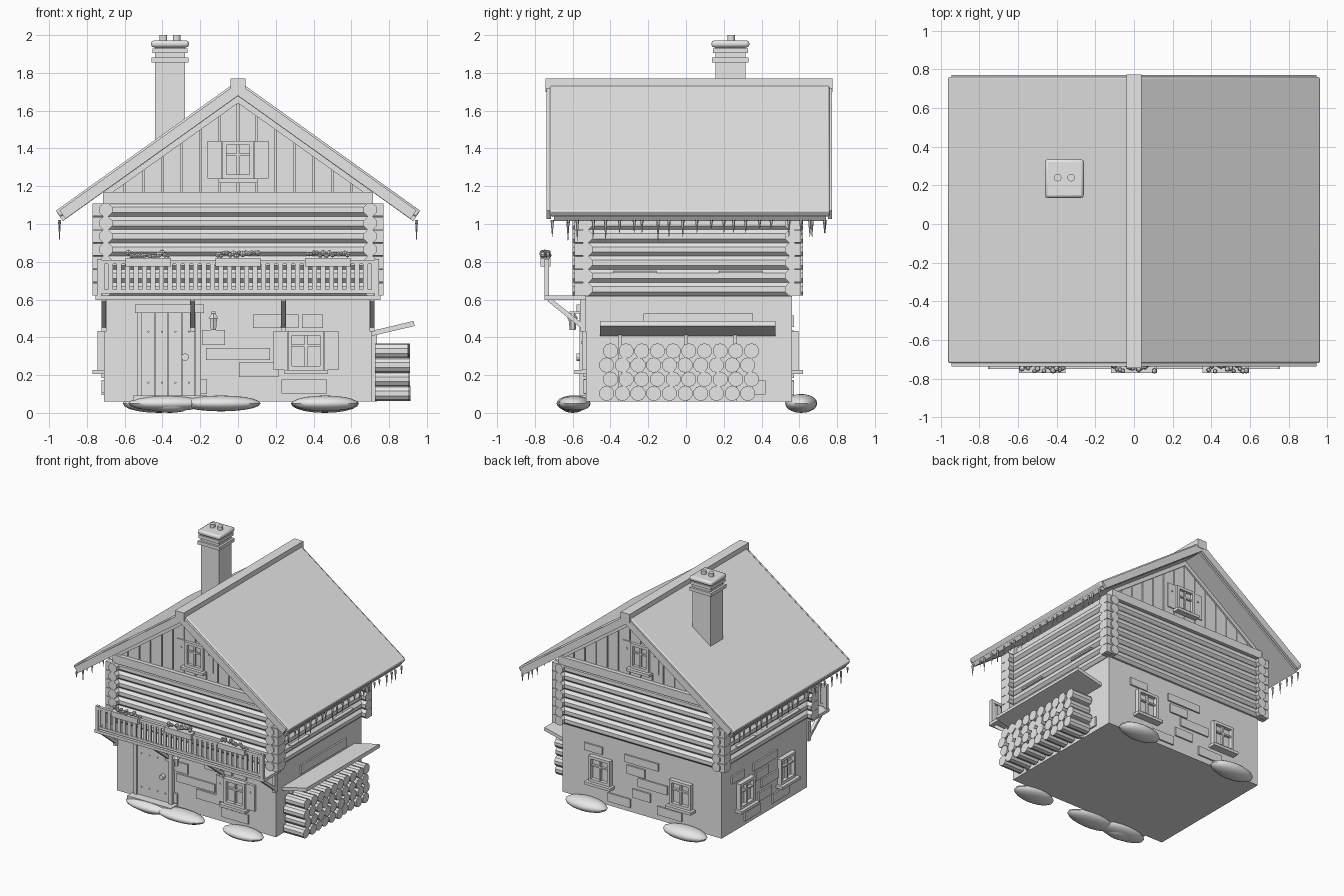
import bpy, bmesh, math, random
from mathutils import Matrix, Vector

if "Cube" in bpy.data.objects:
    bpy.data.objects.remove(bpy.data.objects["Cube"])

random.seed(4)
grey = bpy.data.materials.new("plain_grey")
grey.diffuse_color = (0.8, 0.8, 0.8, 1)
grey.use_nodes = True
grey.node_tree.nodes["Principled BSDF"].inputs["Base Color"].default_value = grey.diffuse_color
FRONT, BACK, SIDE = -0.53, 0.56, 0.71
MID = (FRONT + BACK) / 2


class Part:
    """Collects primitives into one named object."""

    def __init__(self, matrix=None):
        self.bm = bmesh.new()
        self.m = matrix or Matrix()

    def box(self, x0, x1, y0, y1, z0, z1, rot=None):
        c = Vector(((x0 + x1) / 2, (y0 + y1) / 2, (z0 + z1) / 2))
        m = Matrix.Translation(c) @ (rot or Matrix()) @ Matrix.Diagonal((x1 - x0, y1 - y0, z1 - z0, 1))
        bmesh.ops.create_cube(self.bm, size=1, matrix=self.m @ m)

    def rod(self, a, b, r0, r1=None, sides=8, turn=0.0):
        a, b = Vector(a), Vector(b)
        q = (b - a).to_track_quat('Z', 'Y').to_matrix().to_4x4()
        m = Matrix.Translation((a + b) / 2) @ q @ Matrix.Rotation(turn, 4, 'Z')
        bmesh.ops.create_cone(self.bm, cap_ends=True, segments=sides, radius1=r0,
                              radius2=r0 if r1 is None else r1, depth=(b - a).length, matrix=self.m @ m)

    def ball(self, c, r, u=10, v=6):
        m = Matrix.Translation(c) @ Matrix.Diagonal((*r, 1))
        bmesh.ops.create_uvsphere(self.bm, u_segments=u, v_segments=v, radius=1, matrix=self.m @ m)

    def prism(self, pts, y0, y1):
        """Extrude an x-z outline along y."""
        a = [self.bm.verts.new(self.m @ Vector((x, y0, z))) for x, z in pts]
        b = [self.bm.verts.new(self.m @ Vector((x, y1, z))) for x, z in pts]
        faces = [self.bm.faces.new(a), self.bm.faces.new(b[::-1])]
        for i in range(len(a)):
            j = (i + 1) % len(a)
            faces.append(self.bm.faces.new((a[i], b[i], b[j], a[j])))
        bmesh.ops.recalc_face_normals(self.bm, faces=faces)

    def done(self, name, smooth=False, bevel=0):
        me = bpy.data.meshes.new(name)
        self.bm.to_mesh(me)
        self.bm.free()
        me.materials.append(grey)
        ob = bpy.data.objects.new(name, me)
        bpy.context.collection.objects.link(ob)
        if bevel:
            mod = ob.modifiers.new("edge", 'BEVEL')
            mod.width, mod.segments = bevel, 2
        if smooth:
            bpy.ops.object.select_all(action='DESELECT')
            ob.select_set(True)
            bpy.context.view_layer.objects.active = ob
            bpy.ops.object.shade_smooth_by_angle(angle=math.radians(40))
        return ob


def wall_frame(side):
    """Local frame whose -y points out of the wall."""
    ang, at = {"front": (0, (0, FRONT, 0)), "back": (math.pi, (0, BACK, 0)),
               "left": (-math.pi / 2, (-SIDE, MID, 0)), "right": (math.pi / 2, (SIDE, MID, 0))}[side]
    return Matrix.Translation(at) @ Matrix.Rotation(ang, 4, 'Z')


# Stone ground floor, timber core and gable core
p = Part(); p.box(-SIDE, SIDE, FRONT, BACK, 0.06, 0.62); p.done("stone_base")
p = Part()
p.prism([(-0.69, 0.62), (0.69, 0.62), (0.69, 1.17), (0, 1.67), (-0.69, 1.17)], FRONT + 0.01, BACK - 0.01)
p.done("upper_core")

# Raised stones on the walls
STONES = [(-0.13, .40, .12, .08), (.20, .485, .24, .07), (.395, .485, .11, .07), (0, .312, .34, .065),
          (.11, .228, .21, .075), (.35, .14, .24, .075), (-.19, .14, .05, .08)]
EXTRA = [(-.05, .40, .16, .07), (0, .485, .3, .06), (-.2, .13, .2, .07), (0, .22, .16, .07), (.25, .14, .22, .07),
         (-.43, .485, .16, .06), (.1, .32, .26, .07)]
for side, rows in {"front": STONES, "back": EXTRA, "left": [(u * .8, z, w, h) for u, z, w, h in EXTRA],
                   "right": [(.05, .49, .58, .07), (.36, .135, .09, .075), (-.2, .3, .3, .07)]}.items():
    p = Part(wall_frame(side))
    for u, z, w, h in rows:
        p.box(u - w / 2, u + w / 2, -0.012, 0.01, z - h / 2, z + h / 2)
    p.done(side + "_stones")

# Stacked log walls with crossing ends
for name, sgn in (("front", -1), ("back", 1), ("left", -1), ("right", 1)):
    p = Part()
    for i in range(7):
        z = 0.655 + i * 0.07
        if name in ("front", "back"):
            y = FRONT if sgn < 0 else BACK
            p.rod((-0.77, y, z), (0.77, y, z), 0.0375, turn=math.pi / 8)
        else:
            p.rod((sgn * 0.70, FRONT - 0.07, z), (sgn * 0.70, BACK + 0.06, z), 0.0375, turn=math.pi / 8)
    p.done(name + "_logs")
p = Part()
for sx in (-1, 1):
    for y0, y1 in ((FRONT - 0.07, FRONT), (BACK, BACK + 0.06)):
        for i in range(7):
            z = 0.622 + i * 0.07
            p.box(*sorted((sx * 0.70, sx * 0.77)), y0 + .01, y1 - .01, z, z + 0.066)
p.done("corner_blocks")
p = Part()
for sx in (-1, 1):
    for y in (-.27, .29):
        p.box(*sorted((sx * .7, sx * .75)), y - .115, y + .115, .74, .752)
p.done("side_ledges")


def window(u, z, side, w=0.19, h=0.205, shutters=False, name="window"):
    p = Part(wall_frame(side))
    a, b, lo, hi, t = u - w / 2, u + w / 2, z - h / 2, z + h / 2, 0.022
    for x0, x1, z0, z1 in ((a, a + t, lo, hi), (b - t, b, lo, hi), (a, b, lo, lo + t), (a, b, hi - t, hi)):
        p.box(x0, x1, -0.035, 0.01, z0, z1)
    p.box(a, b, -0.006, 0.01, lo, hi)
    p.box(u - .007, u + .007, -.025, 0, lo, hi)
    p.box(a, b, -.025, 0, z + .02, z + .032)
    p.box(a - .02, b + .02, -0.06, 0.01, lo - .022, lo)
    if shutters:
        for s in (-1, 1):
            c = u + s * (w / 2 + .04)
            p.box(c - .038, c + .038, -.02, .01, lo, hi)
            p.rod((c, -.025, z + .04), (c, -.015, z + .04), .01, sides=3)
    p.done(name)


window(0.36, 0.33, "front", shutters=True, name="front_window")
for u in (-.36, .36):
    window(u, 0.33, "back", name="back_window")
for u in (-.26, .26):
    window(u, 0.33, "left", name="left_window")

# Gables: sill beam, vertical planks, rake trim, window
for side in ("front", "back"):
    p = Part(wall_frame(side))
    p.prism([(-.715, 1.105), (.715, 1.105), (.715, 1.17), (-.715, 1.17)], -0.045, 0.02)
    for i in range(14):
        x0, x1 = -0.7 + i * 0.1 + 0.004, -0.6 + i * 0.1 - 0.004
        top = [1.655 - 0.714 * abs(x) for x in (x0, x1)]
        p.prism([(x0, 1.165), (x1, 1.165), (x1, top[1]), (x0, top[0])], -0.012, 0.02)
    for s in (-1, 1):
        p.prism([(0, 1.677), (s * .71, 1.17), (s * .66, 1.17), (0, 1.64)], -0.025, 0.02)
    p.done(side + "_gable_planks")
    window(0, 1.34, side, w=.165, h=.2, shutters=True, name=side + "_gable_window")

# Roof slopes, deck under them, rake boards and ridge cap
def slope_profile(s, drop, xe, thick):
    z0, n = 1.759 - drop, Vector((0.581, 0.814)) * thick
    ze = z0 - 0.714 * xe
    return [(0, z0), (s * xe, ze), (s * (xe - n.x), ze - n.y), (0, z0 - thick / 0.814)]


for s, name in ((-1, "left"), (1, "right")):
    p = Part(); p.prism(slope_profile(s, 0, 0.965, 0.04), -0.72, 0.76)
    p.done(name + "_roof", smooth=True, bevel=0.008)
    p = Part(); p.prism(slope_profile(s, 0.045, 0.945, 0.03), -0.70, 0.74); p.done(name + "_roof_deck")
    p = Part()
    for y0, y1 in ((-.738, -.715), (.752, .772)):
        p.prism(slope_profile(s, 0.012, 0.945, 0.055), y0, y1)
    p.done(name + "_rake_boards")
    p = Part()
    for i in range(22):
        y = -0.70 + i * 0.0685 + random.uniform(-.015, .015)
        ln = random.choice((.03, .05, .07, .09))
        p.rod((s * .945, y, 1.02), (s * .945, y, 1.0 - ln), .009, .001, sides=6)
    p.done(name + "_icicles")
p = Part(); p.box(-.04, .04, -.745, .775, 1.70, 1.77); p.done("ridge_cap")

# Chimney with bands, cap and two pots
p = Part()
p.box(-.44, -.28, .155, .315, 1.38, 1.94)
for z0, z1, e in ((1.855, 1.882, .017), (1.905, 1.93, .012)):
    p.box(-.44 - e, -.28 + e, .155 - e, .315 + e, z0, z1)
p.done("chimney")
p = Part(); p.box(-.46, -.26, .135, .335, 1.935, 1.972); p.done("chimney_cap", smooth=True, bevel=.014)
p = Part()
for x in (-.395, -.325):
    p.rod((x, .24, 1.95), (x, .24, 2.0), .02, sides=12)
p.done("chimney_pots")

# Balcony floor, railing, brackets and flower boxes
p = Part(); p.box(-.755, .755, -.75, FRONT, .598, .622); p.done("balcony_floor")
p = Part()
p.box(-.745, .745, -.75, -.725, .788, .81)
p.box(-.745, .745, -.745, -.73, .632, .652)
for i in range(33):
    x = -.72 + i * .045
    p.box(x - .014, x + .014, -.743, -.731, .635, .80)
for x in (-.735, .735):
    p.box(x - .012, x + .012, -.75, -.725, .62, .815)
p.done("balcony_railing")
p = Part()
for x in (-.71, -.24, .24, .71):
    p.box(x - .013, x + .013, FRONT - .03, FRONT, .43, .60)
    p.rod((x, -.725, .60), (x, -.545, .455), .017, sides=4, turn=math.pi / 4)
p.done("balcony_brackets")
for cx in (-.475, 0, .475):
    p = Part(); p.box(cx - .12, cx + .12, -.77, -.718, .775, .82); p.done("flower_box")
    p = Part()
    for i in range(14):
        r = random.uniform(.011, .017)
        p.ball((cx - .105 + i * .0162, random.uniform(-.762, -.726), random.uniform(.825, .85)), (r, r, r), 6, 4)
    p.done("flowers")

# Door with frame, studs, handle and step
p = Part()
p.box(-.545, -.18, FRONT - .05, FRONT, .53, .575)
for x0, x1 in ((-.535, -.51), (-.225, -.195)):
    p.box(x0, x1, FRONT - .035, FRONT, .07, .54)
p.box(-.555, -.165, FRONT - .09, FRONT, .06, .092)
p.done("door_frame")
p = Part()
for i in range(4):
    p.box(-.51 + i * .0715, -.441 + i * .0715, FRONT - .02, FRONT, .09, .53)
    for z in (.16, .43):
        p.rod((-.475 + i * .0715, FRONT - .028, z), (-.475 + i * .0715, FRONT, z), .006, sides=6)
p.rod((-.28, FRONT - .05, .295), (-.28, FRONT, .295), .02, sides=12)
p.done("door")

# Wall lantern
p = Part()
p.box(-.14, -.12, FRONT - .09, FRONT, .525, .537)
p.rod((-.13, -.60, .44), (-.13, -.60, .50), .016, .022, 6)
p.rod((-.13, -.60, .50), (-.13, -.60, .53), .03, .008, 6)
p.done("lantern")

# Firewood stack with its lean-to board
p = Part()
for row in range(4):
    for i in range(10):
        y = -.42 + i * .083 + (.02 if row % 2 else 0)
        e = random.uniform(-.01, .005)
        p.rod((.725, y, .103 + row * .075), (.908 + e, y, .103 + row * .075), .0405, sides=10)
p.done("firewood")
p = Part()
p.prism([(.70, .405), (.935, .46), (.93, .487), (.70, .432)], -.455, .475)
for y in (-.35, 0, .26):
    p.box(.71, .735, y - .01, y + .01, .06, .42)
p.done("firewood_shelter")

# Mounds around the base
for x, y, w in ((-.375, -.59, .205), (-.09, -.60, .21), (.46, -.59, .175), (.46, .61, .18), (-.42, .61, .19)):
    p = Part(); p.ball((x, y, .05), (w, .085, .05 if y > 0 else .042), 20, 10)
    p.done("snow_mound", smooth=True)
p = Part(); p.ball((-.36, -.6, .045), (.12, .07, .045), 20, 10); p.done("small_mound", smooth=True)
